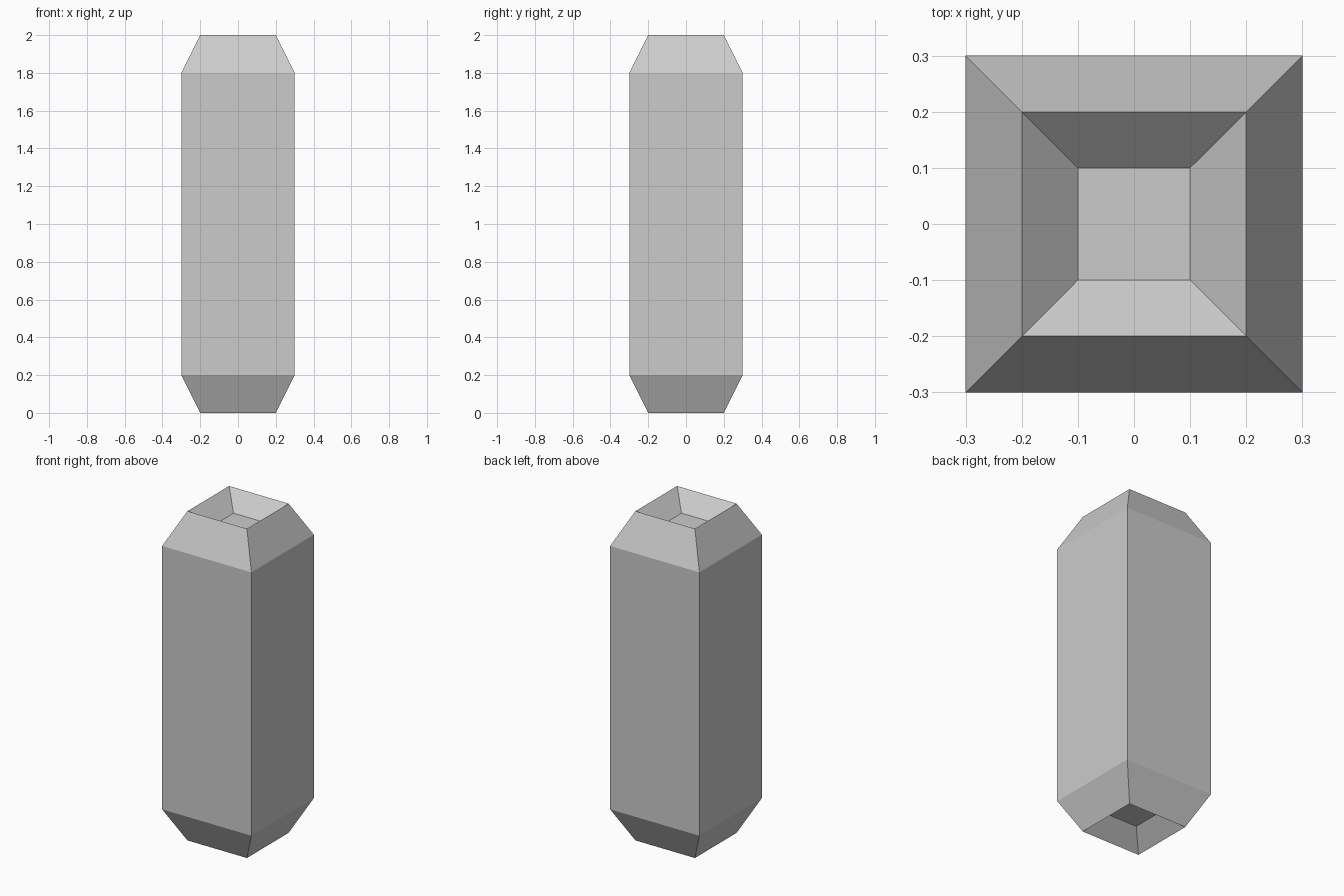
import bpy
import bmesh

cube = bpy.data.objects.get("Cube")
if cube:
    bpy.data.objects.remove(cube, do_unlink=True)

# Plain grey for the whole body
grey = bpy.data.materials.new("light_grey")
grey.use_nodes = True
colour = (0.6, 0.6, 0.6, 1.0)
grey.diffuse_color = colour
grey.node_tree.nodes["Principled BSDF"].inputs["Base Color"].default_value = colour

# Half-width and height of each square ring, from lower recess to upper recess
profile = [(0.1, 0.1), (0.2, 0.0), (0.3, 0.2), (0.3, 1.8), (0.2, 2.0), (0.1, 1.9)]
corners = [(-1, -1), (1, -1), (1, 1), (-1, 1)]

bm = bmesh.new()
rings = [[bm.verts.new((r * x, r * y, z)) for x, y in corners] for r, z in profile]

# Side walls, tapered ends and recess slopes
for low, high in zip(rings, rings[1:]):
    for i in range(4):
        j = (i + 1) % 4
        bm.faces.new((low[i], low[j], high[j], high[i]))

# Recess floors
bm.faces.new(rings[0][::-1])
bm.faces.new(rings[-1])
bmesh.ops.recalc_face_normals(bm, faces=bm.faces)

mesh = bpy.data.meshes.new("square_pillar")
bm.to_mesh(mesh)
bm.free()
mesh.materials.append(grey)
pillar = bpy.data.objects.new("square_pillar", mesh)
bpy.context.collection.objects.link(pillar)
